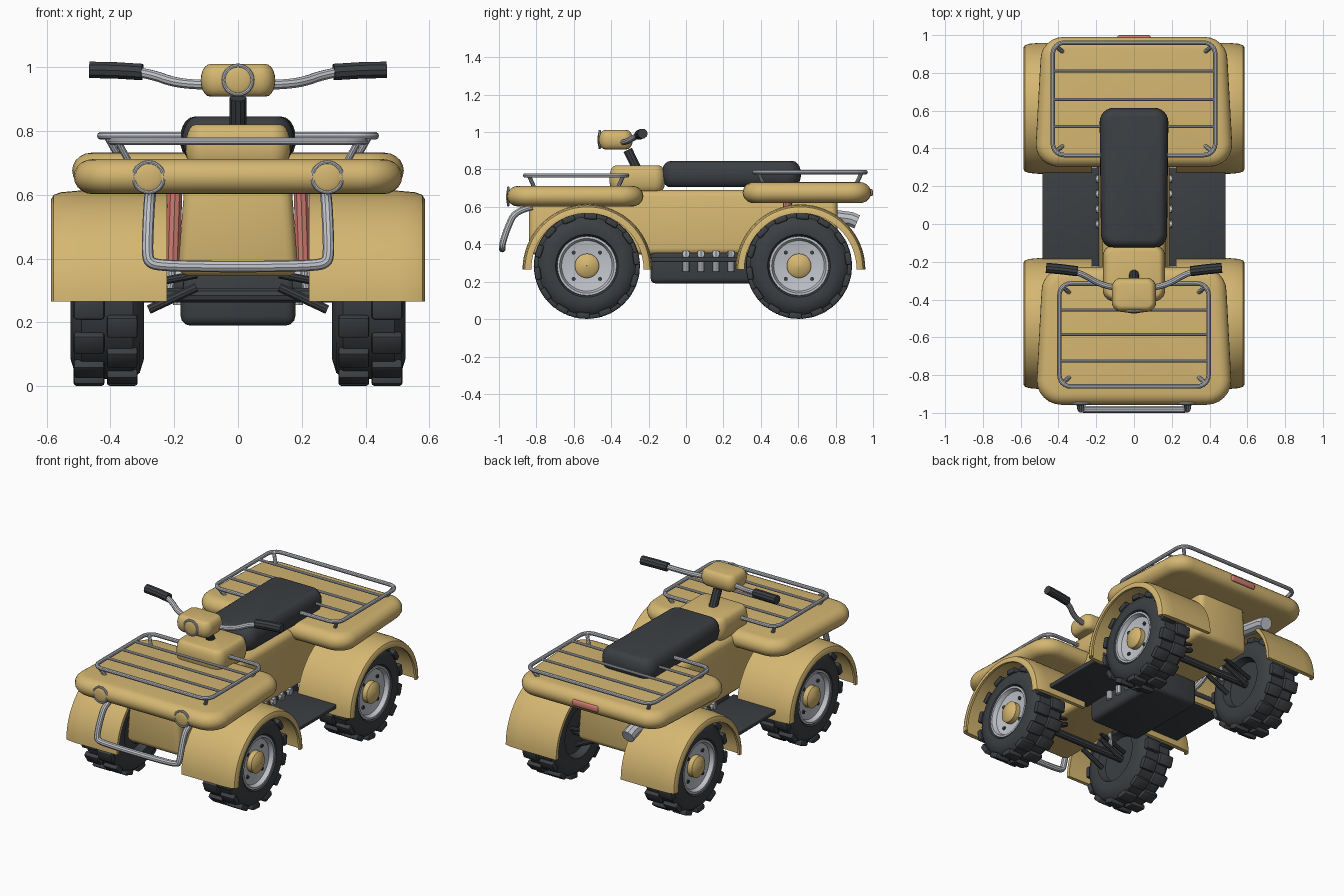
import bpy, bmesh, math
from math import pi, sin, cos
from mathutils import Matrix, Vector

if "Cube" in bpy.data.objects:
    bpy.data.objects.remove(bpy.data.objects["Cube"])


def material(name, rgb):
    m = bpy.data.materials.new(name)
    m.diffuse_color = (*rgb, 1)
    m.use_nodes = True
    m.node_tree.nodes["Principled BSDF"].inputs["Base Color"].default_value = m.diffuse_color
    return m


YELLOW = material("sand_yellow", (0.66, 0.47, 0.165))
DARK = material("dark_rubber", (0.045, 0.05, 0.056))
SILVER = material("silver_metal", (0.53, 0.55, 0.59))
RED = material("red", (0.62, 0.2, 0.16))


def finish(name, bm, mat):
    bmesh.ops.recalc_face_normals(bm, faces=bm.faces)
    me = bpy.data.meshes.new(name)
    bm.to_mesh(me)
    bm.free()
    ob = bpy.data.objects.new(name, me)
    bpy.context.collection.objects.link(ob)
    me.materials.append(mat)
    return ob


def loft(bm, rings, closed=False, cap=True):
    vs = [[bm.verts.new(p) for p in r] for r in rings]
    n = len(vs[0])
    for a, b in zip(vs, vs[1:] + vs[:1] if closed else vs[1:]):
        for i in range(n):
            bm.faces.new((a[i], a[(i + 1) % n], b[(i + 1) % n], b[i]))
    if cap and not closed:
        bm.faces.new(vs[0])
        bm.faces.new(vs[-1])


def round_rect(w0, w1, y0, y1, r, z, n=6):
    """Rounded outline, half width w0 at y0 and w1 at y1."""
    pts = []
    for cx, cy, a0 in ((w1 - r, y1 - r, 0), (r - w1, y1 - r, 90),
                       (r - w0, y0 + r, 180), (w0 - r, y0 + r, 270)):
        for i in range(n + 1):
            a = math.radians(a0 + 90 * i / n)
            pts.append(Vector((cx + r * cos(a), cy + r * sin(a), z)))
    return pts


def pad(name, w0, w1, y0, y1, z0, z1, r, e, mat):
    """Cushion shape with soft upper and lower edges."""
    bm = bmesh.new()
    rings = []
    for i in range(11):
        t = -pi / 2 + pi * i / 10
        d = e * (1 - cos(t))
        z = (z0 + z1) / 2 + (z1 - z0) / 2 * sin(t)
        rings.append(round_rect(w0 - d, w1 - d, y0 + d, y1 - d, max(r - d, 0.012), z))
    loft(bm, rings)
    return finish(name, bm, mat)


def box(name, x0, x1, y0, y1, z0, z1, bevel, mat, top=1.0):
    bm = bmesh.new()
    bmesh.ops.create_cube(bm, size=1)
    for v in bm.verts:
        k = top if v.co.z > 0 else 1
        v.co = ((x0 + x1) / 2 + v.co.x * (x1 - x0) * k,
                (y0 + y1) / 2 + v.co.y * (y1 - y0), (z0 + z1) / 2 + v.co.z * (z1 - z0))
    bmesh.ops.bevel(bm, geom=bm.edges[:], offset=bevel, segments=3, profile=0.5, affect='EDGES')
    return finish(name, bm, mat)


def tube(name, pts, r, mat, loop=False, smooth=False):
    cu = bpy.data.curves.new(name, 'CURVE')
    cu.dimensions = '3D'
    cu.bevel_depth = r
    cu.bevel_resolution = 3
    cu.use_fill_caps = True
    sp = cu.splines.new('NURBS' if smooth else 'POLY')
    sp.points.add(len(pts) - 1)
    for p, c in zip(sp.points, pts):
        p.co = (*c, 1)
    sp.use_cyclic_u = loop
    if smooth:
        sp.order_u = 3
        sp.use_endpoint_u = True
        sp.resolution_u = 6
    tmp = bpy.data.objects.new(name, cu)
    bpy.context.collection.objects.link(tmp)
    me = bpy.data.meshes.new_from_object(tmp.evaluated_get(bpy.context.evaluated_depsgraph_get()))
    bpy.data.objects.remove(tmp)
    me.materials.clear()
    me.materials.append(mat)
    me.name = name
    ob = bpy.data.objects.new(name, me)
    bpy.context.collection.objects.link(ob)
    return ob


def lathe(name, prof, s, y, z, mat, a0=0, a1=2 * pi, n=48, closed=False):
    """Sweep an (x, radius) profile around the x axis through (y, z)."""
    bm = bmesh.new()
    full = a1 - a0 > 6
    ang = [a0 + (a1 - a0) * i / n for i in range(n if full else n + 1)]
    rings = [[(s * x, y + r * cos(a), z + r * sin(a)) for x, r in prof] for a in ang]
    if closed:
        loft(bm, rings, closed=full)
    else:
        cols = [[ring[i] for ring in rings] for i in range(len(prof))]
        loft(bm, cols, cap=False)
    bmesh.ops.remove_doubles(bm, verts=bm.verts, dist=1e-5)
    return finish(name, bm, mat)


def lamp(name, x, y, z, r):
    tube(name + "_ring", [(x + r * cos(a), y, z + r * sin(a))
                          for a in [2 * pi * i / 28 for i in range(28)]], 0.007, SILVER, loop=True)
    bm = bmesh.new()
    bmesh.ops.create_uvsphere(bm, u_segments=24, v_segments=12, radius=r,
                              matrix=Matrix.Translation((x, y, z)) @ Matrix.Diagonal((1, 0.25, 1, 1)))
    finish(name + "_lens", bm, YELLOW)


# wheels: tyre, lugs, rim, hub, bolts
TYRE = [(.345, .001), (.345, .14), (.30, .155), (.295, .2), (.308, .243), (.33, .262), (.49, .262),
        (.512, .243), (.525, .2), (.52, .168), (.505, .158), (.46, .155)]
RIM = [(.49, .16), (.515, .158), (.515, .146), (.49, .135), (.478, .07), (.475, .001)]
HUB = [(.47, .065), (.508, .065), (.522, .048), (.528, .001)]


def wheel(label, s, y, z=0.285):
    lathe(label + "_tyre", TYRE, s, y, z, DARK)
    lathe(label + "_rim", RIM, s, y, z, SILVER)
    lathe(label + "_hub", HUB, s, y, z, YELLOW, n=32)
    bm = bmesh.new()
    for col, x in enumerate((0.363, 0.467)):
        for i in range(14):
            a = 2 * pi * (i + 0.5 * col) / 14 + 0.15
            bmesh.ops.create_cube(bm, size=1, matrix=Matrix.Translation((s * x, y, z))
                                  @ Matrix.Rotation(a, 4, 'X') @ Matrix.Translation((0, 0, 0.266))
                                  @ Matrix.Diagonal((0.097, 0.07, 0.034, 1)))
    bmesh.ops.bevel(bm, geom=bm.edges[:], offset=0.009, segments=2, profile=0.5, affect='EDGES')
    finish(label + "_lugs", bm, DARK)
    for i in range(4):
        a = pi / 4 + i * pi / 2
        lathe(f"{label}_bolt_{i}", [(.475, .011), (.492, .011), (.492, .001)], s,
              y + 0.1 * cos(a), z + 0.1 * sin(a), DARK, n=8)


FENDER = [(.222, .347), (.5, .347), (.555, .342), (.578, .334), (.586, .32), (.586, .3),
          (.572, .3), (.565, .318), (.222, .326)]
for s, side in ((1, "right"), (-1, "left")):
    for end, wy, fy in (("front", -0.53, -0.527), ("rear", 0.604, 0.612)):
        n = f"{end}_{side}"
        wheel(n + "_wheel", s, wy)
        lathe(n + "_fender", FENDER, s, fy, 0.266, YELLOW, 0, pi, 32, closed=True)
        # suspension arms and shock
        sy = fy + 0.06 if end == "front" else fy - 0.07
        tube(n + "_shock", [(s * .197, sy, .62), (s * .205, sy, .38)], 0.024, RED)
        tube(n + "_shock_rod", [(s * .204, sy, .4), (s * .215, sy, .29)], 0.013, SILVER)
        for j, dy in enumerate((-0.09, 0.07)):
            tube(f"{n}_lower_arm_{j}", [(s * .13, wy + dy, .31), (s * .28, wy + dy, .24)], 0.015, DARK)
            tube(f"{n}_upper_arm_{j}", [(s * .13, wy + dy, .35), (s * .34, wy + dy * .5, .31)], 0.013, DARK)
    # footboard and cooling fins
    box(side + "_footboard", *sorted((s * .17, s * .485)), -0.225, 0.3, 0.305, 0.332, 0.006, DARK)
    for i in range(4):
        lathe(f"{side}_fin_{i}", [(.17, .02), (.2, .02), (.2, .001)], s, 0.08 * i, 0.35, SILVER, n=12)
        tube(f"{side}_fin_bar_{i}", [(s * .185, .08 * i, .255), (s * .185, .08 * i, .365)], 0.019, SILVER)
    # handlebar grip and headlight
    tube(side + "_grip", [(s * .3, -.25, .985), (s * .38, -.24, .99), (s * .465, -.232, .992)], 0.027, DARK)
    lamp(side + "_headlight", s * 0.28, -0.95, 0.655, 0.047)

for end, y in (("front", -0.53), ("rear", 0.604)):
    tube(end + "_axle", [(-.36, y, .285), (.36, y, .285)], 0.024, DARK)

# body, engine, seat, cowl
box("body", -0.19, 0.19, -0.84, 0.81, 0.345, 0.69, 0.035, YELLOW, top=0.86)
box("engine", -0.18, 0.18, -0.19, 0.36, 0.19, 0.37, 0.03, DARK)
pad("seat", 0.175, 0.182, -0.13, 0.615, 0.705, 0.845, 0.075, 0.045, DARK)
pad("cowl", 0.165, 0.165, -0.41, -0.11, 0.68, 0.82, 0.06, 0.03, YELLOW)

# front and rear decks
pad("front_deck", 0.515, 0.49, -0.957, -0.228, 0.602, 0.712, 0.13, 0.06, YELLOW)
pad("rear_deck", 0.52, 0.495, 0.303, 0.99, 0.62, 0.732, 0.12, 0.06, YELLOW)
pad("tail_light", 0.09, 0.09, 0.965, 1.0, 0.657, 0.695, 0.015, 0.008, RED)


# racks: frame, bars and posts
def rack(label, w, y0, y1, z, bars, deck):
    tube(label + "_frame", round_rect(w, w, y0, y1, 0.06, z), 0.012, SILVER, loop=True)
    for i, y in enumerate(bars):
        tube(f"{label}_bar_{i}", [(-w, y, z), (w, y, z)], 0.008, SILVER)
    for i, (sx, y, d) in enumerate(((1, y0, 1), (-1, y0, 1), (1, y1, -1), (-1, y1, -1))):
        tube(f"{label}_post_{i}", [(sx * (w - .018), y + d * .02, z), (sx * (w - .055), y + d * .05, deck)],
             0.011, SILVER)


rack("front_rack", 0.395, -0.86, -0.315, 0.768, (-0.455, -0.585, -0.725), 0.7)
rack("rear_rack", 0.43, 0.365, 0.96, 0.785, (0.515, 0.66, 0.81), 0.72)

# steering
tube("steering_stem", [(0, -.255, .79), (0, -.312, .905)], 0.026, DARK)
pad("handlebar_pod", 0.117, 0.117, -0.465, -0.285, 0.908, 1.01, 0.05, 0.03, YELLOW)
lamp("pod_lamp", 0, -0.462, 0.96, 0.045)
half = [(.33, -.248, .987), (.27, -.265, .978), (.2, -.31, .952), (.12, -.335, .945), (.05, -.34, .945)]
tube("handlebar", half + [(-x, y, z) for x, y, z in reversed(half)], 0.016, SILVER, smooth=True)

# front bumper
half = [(.275, -.82, .6), (.278, -.91, .58), (.282, -.95, .5), (.285, -.98, .41),
        (.275, -.982, .385), (.23, -.982, .378), (.1, -.982, .375)]
tube("bumper", half + [(-x, y, z) for x, y, z in reversed(half)], 0.018, SILVER, smooth=True)

# exhaust
tube("muffler", [(-.235, .62, .57), (-.24, .88, .535), (-.24, .915, .52)], 0.04, SILVER)
tube("exhaust_pipe", [(-.16, .25, .3), (-.2, .36, .32), (-.21, .48, .48), (-.235, .64, .565)],
     0.018, SILVER, smooth=True)

# smooth shading with crisp edges
bpy.ops.object.select_all(action='SELECT')
bpy.context.view_layer.objects.active = bpy.context.scene.objects[0]
bpy.ops.object.shade_smooth_by_angle(angle=math.radians(35))
